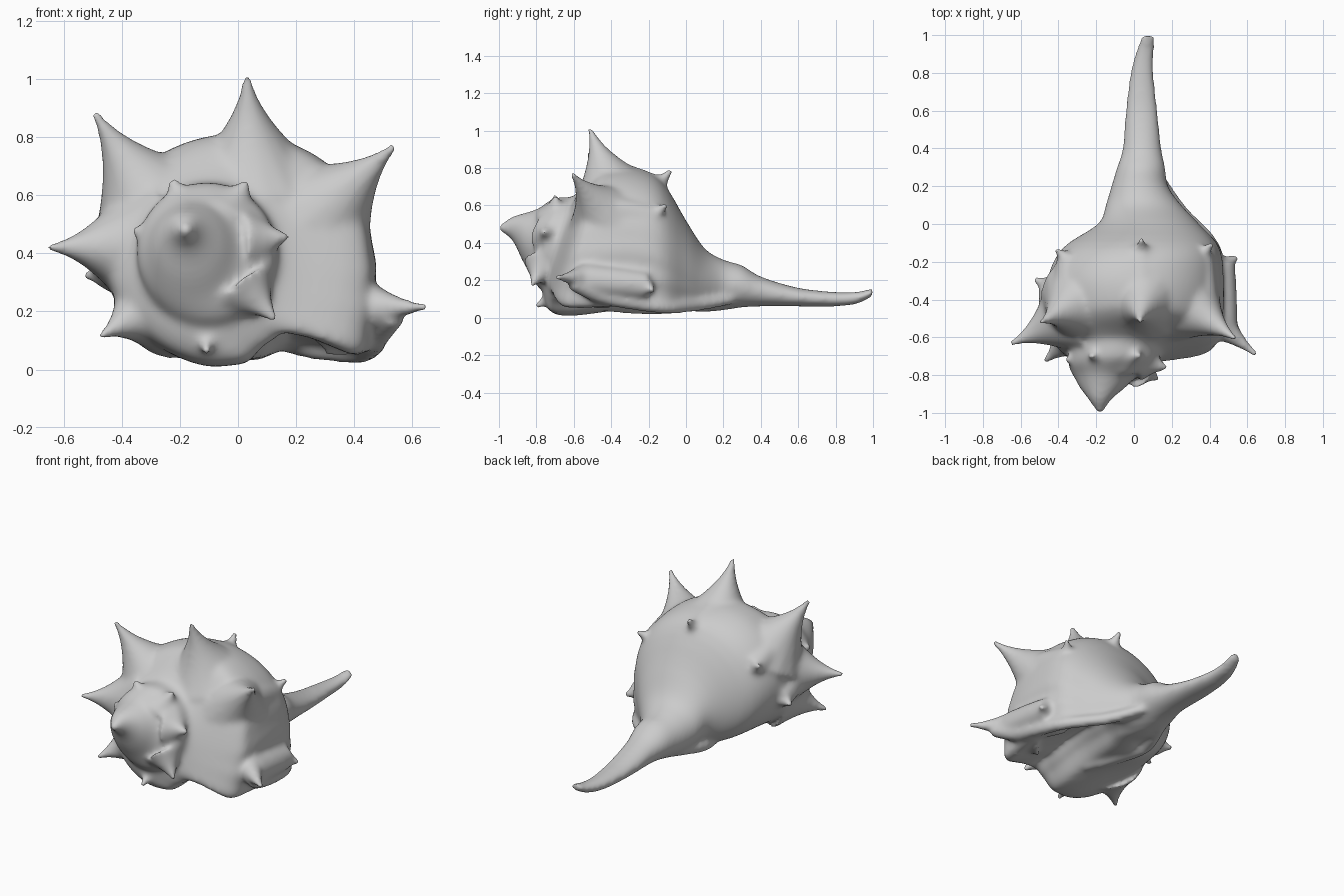
import bpy, bmesh, math
from mathutils import Vector

if "Cube" in bpy.data.objects:
    bpy.data.objects.remove(bpy.data.objects["Cube"])

bm = bmesh.new()
N = 96


def loft(rings):
    """Skin a list of vertex-coordinate rings and cap both ends."""
    rows = [[bm.verts.new(p) for p in r] for r in rings]
    n = len(rows[0])
    for a, b in zip(rows, rows[1:]):
        for i in range(n):
            j = (i + 1) % n
            bm.faces.new((a[i], a[j], b[j], b[i]))
    bm.faces.new(rows[0][::-1])
    bm.faces.new(rows[-1])


def catmull(keys, steps):
    """Smoothly interpolate tuples of numbers."""
    out = []
    k = [keys[0]] + list(keys) + [keys[-1]]
    for i in range(1, len(k) - 2):
        for s in range(steps):
            t = s / steps
            out.append([0.5 * (2 * b + (c - a) * t + (2 * a - 5 * b + 4 * c - d) * t * t
                               + (3 * b - a - 3 * c + d) * t ** 3)
                        for a, b, c, d in zip(*k[i - 1:i + 3])])
    return out + [list(keys[-1])]


def lookup(table, x):
    """Eased piecewise interpolation of (x, value) pairs."""
    if x <= table[0][0]:
        return table[0][1]
    for (a, p), (b, q) in zip(table, table[1:]):
        if x <= b:
            t = (x - a) / (b - a)
            return p + (q - p) * t * t * (3 - 2 * t)
    return table[-1][1]


def tube(keys, steps=6, n=16):
    """Round tube through (x, y, z, radius) keys."""
    pts = catmull(keys, steps)
    rings = []
    for i, p in enumerate(pts):
        a, b = pts[max(i - 1, 0)], pts[min(i + 1, len(pts) - 1)]
        d = (Vector(b[:3]) - Vector(a[:3])).normalized()
        u = d.cross(Vector((0.31, 0.2, 0.93))).normalized()
        v = d.cross(u)
        rings.append([Vector(p[:3]) + p[3] * (math.cos(w) * u + math.sin(w) * v)
                      for w in [2 * math.pi * q / n for q in range(n)]])
    loft(rings)


def spike(tip, base, r, tip_r=0.026):
    """Thorn with a flared, concave base."""
    a, b = Vector(base), Vector(tip)
    keys = []
    for i in range(11):
        t = i / 10
        keys.append((*a.lerp(b, t), tip_r * (1 - 0.35 * t) + r * (1 - t) ** 1.75))
    tube(keys, 1)


# spire, body whorl and canal: y, left, right, bottom, top, tilt
sections = [
    (-1.00, -.195, -.165, .465, .495, 0), (-.93, -.24, -.12, .415, .54, 0),
    (-.87, -.285, -.05, .31, .56, .06), (-.81, -.315, .01, .24, .585, .15),
    (-.75, -.345, .12, .18, .64, .22), (-.68, -.35, .14, .14, .645, .3),
    (-.65, -.38, .20, .10, .68, .33), (-.59, -.44, .41, .02, .775, .32),
    (-.50, -.46, .455, .00, .81, .25), (-.30, -.46, .46, .03, .80, .1),
    (-.13, -.38, .44, .02, .73, 0), (.0, -.19, .34, .03, .52, 0),
    (.10, -.15, .25, .03, .37, 0), (.20, -.12, .18, .04, .31, 0),
    (.30, -.09, .165, .055, .28, 0), (.40, -.06, .145, .06, .22, 0),
    (.60, -.045, .125, .06, .16, 0), (.80, -.02, .105, .06, .138, 0),
    (.92, .012, .108, .075, .14, 0), (1.0, .04, .11, .115, .16, 0)]
# outer lip flare and aperture hollow, by angle in degrees, and its extent along y
aperture = [(-105, 1), (-88, .95), (-72, .74), (-60, .66), (-53, .9), (-43, 1.34),
            (-30, 1.19), (-15, 1.06), (5, 1)]
extent = [(-.69, 0), (-.52, .85), (-.35, 1), (-.12, 1), (.20, 0)]
rings = []
for y, xl, xr, zb, zt, k in catmull(sections, 4):
    cx, cz, rx, rz = (xl + xr) / 2, (zb + zt) / 2, (xr - xl) / 2, (zt - zb) / 2
    ring = []
    for i in range(N):
        deg = 360 * i / N - 180
        w = math.radians(deg)
        f = 1 + (lookup(aperture, deg) - 1) * lookup(extent, y)
        z = cz + rz * f * math.sin(w)
        ring.append((cx + rx * f * math.cos(w), y + k * (z - .43), z))
    rings.append(ring)
loft(rings)

# long shoulder spikes
for tip, base, r in [
        ((.03, -.515, 1.015), (.05, -.39, .66), .22),
        ((-.495, -.52, .885), (-.29, -.42, .56), .22),
        ((.54, -.61, .77), (.27, -.42, .52), .22),
        ((.65, -.695, .215), (.34, -.44, .21), .15),
        ((-.655, -.635, .42), (-.34, -.49, .42), .22),
        ((-.475, -.73, .115), (-.28, -.55, .22), .18),
        ((-.11, -.805, .06), (-.10, -.58, .18), .15)]:
    spike(tip, base, r)

# lower row of knobs
for tip, base in [((.04, -.08, .79), (.04, -.24, .60)), ((.415, -.105, .605), (.28, -.24, .48)),
                  ((.55, -.175, .145), (.38, -.26, .20)), ((-.415, -.135, .60), (-.28, -.25, .49)),
                  ((-.53, -.29, .32), (-.36, -.37, .34))]:
    spike(tip, base, .12, .028)

# knobs around the spire whorl
for x, y, z in [(-.23, -.70, .655), (.035, -.70, .65), (.178, -.765, .46), (.13, -.825, .17),
                (-.365, -.72, .48), (-.29, -.77, .26)]:
    c = Vector((-.11, -.68, .42))
    spike((x, y, z), Vector((x, y, z)).lerp(c, .42), .09)

# broad ribs joining spikes to knobs
for a, b in [((.035, -.44, .77), (.04, -.14, .68)), ((.36, -.46, .58), (.345, -.16, .53)),
             ((-.34, -.44, .64), (-.335, -.18, .54)), ((-.41, -.51, .42), (-.43, -.31, .33)),
             ((.46, -.52, .20), (.46, -.20, .17))]:
    m = [(p + q) / 2 for p, q in zip(a, b)]
    tube([(*a, .09), (*m, .085), (*b, .075)])

# thickened outer lip edge
tube([(.54, -.61, .185, .04), (.48, -.46, .12, .045), (.46, -.28, .08, .04),
      (.41, -.10, .055, .035), (.25, .07, .07, .035), (.13, .25, .10, .03)])
# inner lip
tube([(.0, -.42, .07, .04), (-.06, -.2, .055, .04), (-.11, -.02, .065, .04), (-.03, .2, .09, .04)])

bmesh.ops.recalc_face_normals(bm, faces=bm.faces)
for f in bm.faces:
    f.smooth = True
mesh = bpy.data.meshes.new("shell")
bm.to_mesh(mesh)
bm.free()
shell = bpy.data.objects.new("shell", mesh)
bpy.context.collection.objects.link(shell)

# fuse and soften
rm = shell.modifiers.new("fuse", 'REMESH')
rm.mode = 'VOXEL'
rm.voxel_size = 0.012
rm.use_smooth_shade = True
sm = shell.modifiers.new("soften", 'SMOOTH')
sm.factor = 0.5
sm.iterations = 22
